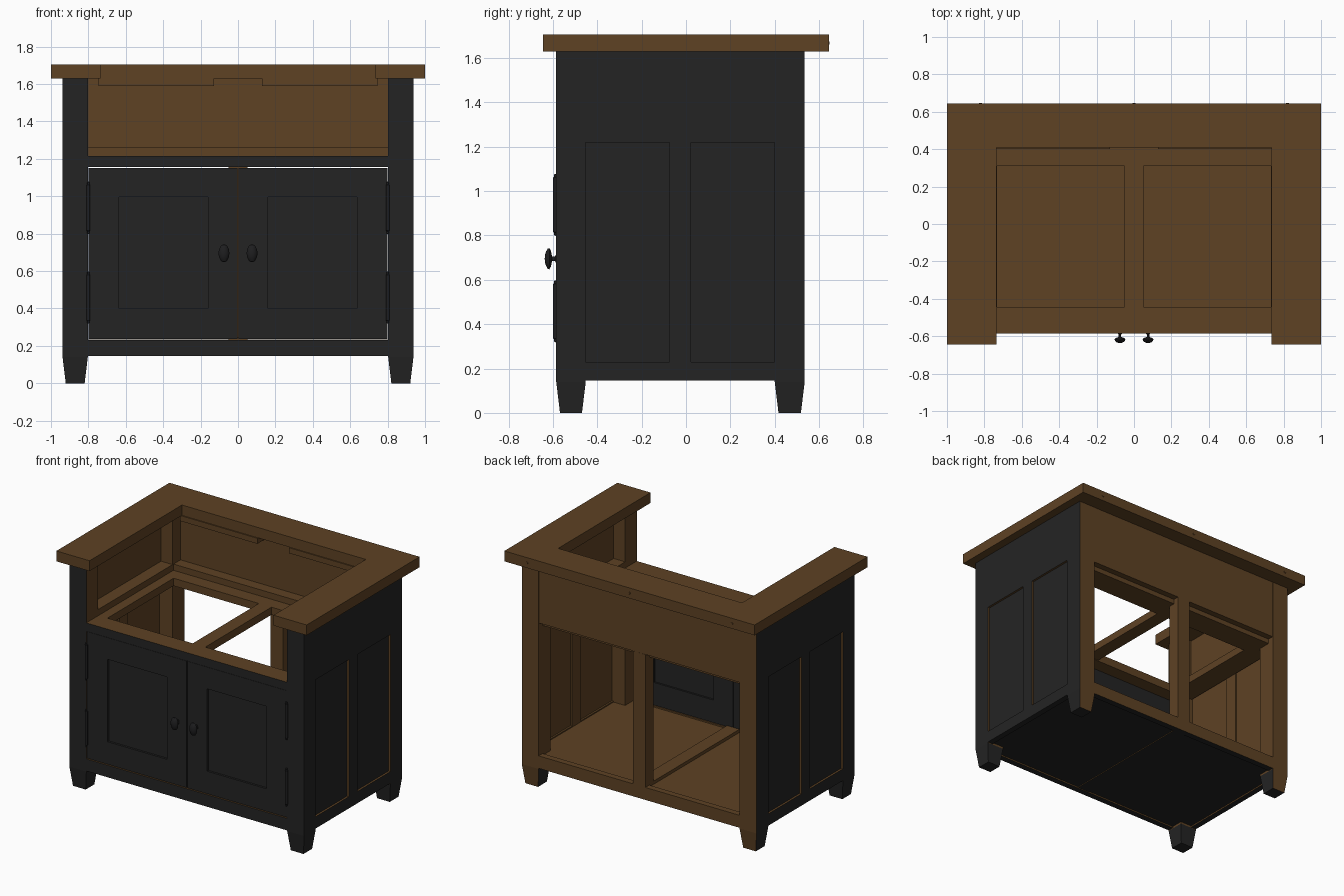
import bpy, bmesh, math
from mathutils import Matrix, Vector

if "Cube" in bpy.data.objects:
    bpy.data.objects.remove(bpy.data.objects["Cube"])


def mat(name, c):
    m = bpy.data.materials.new(name)
    m.diffuse_color = (*c, 1)
    m.use_nodes = True
    m.node_tree.nodes["Principled BSDF"].inputs["Base Color"].default_value = m.diffuse_color
    return m


WOOD = mat("brown wood", (0.112, 0.054, 0.0175))
PAINT = mat("black paint", (0.0175, 0.0175, 0.0175))
METAL = mat("dark metal", (0.013, 0.013, 0.014))


def finish(name, bm, mats, rule=None):
    bmesh.ops.recalc_face_normals(bm, faces=bm.faces[:])
    bm.normal_update()
    for f in bm.faces:
        if rule:
            f.material_index = rule(f)
    me = bpy.data.meshes.new(name)
    bm.to_mesh(me)
    bm.free()
    for m in mats:
        me.materials.append(m)
    ob = bpy.data.objects.new(name, me)
    bpy.context.collection.objects.link(ob)
    return ob


DIRS = {"-x": (-1, 0, 0), "+x": (1, 0, 0), "-y": (0, -1, 0),
        "+y": (0, 1, 0), "-z": (0, 0, -1)}


def painted(dirs):
    # faces turned toward a listed direction are painted, the rest stay wood
    vs = [Vector(DIRS[d]) for d in dirs]
    return lambda f: int(any(f.normal.dot(v) > 0.8 for v in vs))


def box(name, x, y, z, black=(), mats=(WOOD, PAINT)):
    bm = bmesh.new()
    bmesh.ops.create_cube(bm, size=1)
    for v in bm.verts:
        v.co = [(r[0] + r[1]) / 2 + c * (r[1] - r[0]) for r, c in zip((x, y, z), v.co)]
    return finish(name, bm, mats, painted(black))


def post(name, x, y, black):
    # square post with tapered foot
    bm = bmesh.new()
    rings = []
    for z, d in ((0, 0.017), (0.14, 0), (1.63, 0)):
        rings.append([bm.verts.new(p) for p in (
            (x[0] + d, y[0] + d, z), (x[1] - d, y[0] + d, z),
            (x[1] - d, y[1] - d, z), (x[0] + d, y[1] - d, z))])
    bm.faces.new(rings[0])
    bm.faces.new(rings[-1])
    for a, b in zip(rings, rings[1:]):
        for i in range(4):
            j = (i + 1) % 4
            bm.faces.new((a[i], a[j], b[j], b[i]))
    top_rule = painted(black)

    def rule(f):
        if f.calc_center_median().z < 0.14:
            return 0 if (y[0] > 0 and f.normal.y > 0.8) else 1
        return top_rule(f)
    return finish(name, bm, (WOOD, PAINT), rule)


def lathe(name, prof, m, matrix, n=24):
    # spin (radius, height) points round z, then place
    bm = bmesh.new()
    vs = [bm.verts.new((r, 0, h)) for r, h in prof]
    es = [bm.edges.new(p) for p in zip(vs, vs[1:])]
    bmesh.ops.spin(bm, geom=vs + es, cent=(0, 0, 0), axis=(0, 0, 1),
                   angle=2 * math.pi, steps=n)
    bmesh.ops.remove_doubles(bm, verts=bm.verts[:], dist=1e-5)
    bm.transform(matrix)
    ob = finish(name, bm, (m,))
    bpy.context.view_layer.objects.active = ob
    ob.select_set(True)
    bpy.ops.object.shade_smooth_by_angle(angle=math.radians(40))
    ob.select_set(False)
    return ob


def mx(s, a, b):
    # x range mirrored to side s
    return (a, b) if s > 0 else (-b, -a)


# U-shaped countertop
bm = bmesh.new()
face = bm.faces.new([bm.verts.new((x, y, 1.63)) for x, y in (
    (-1, -0.645), (-0.735, -0.645), (-0.735, 0.41), (0.735, 0.41),
    (0.735, -0.645), (1, -0.645), (1, 0.645), (-1, 0.645))])
ext = bmesh.ops.extrude_face_region(bm, geom=[face])
bmesh.ops.translate(bm, vec=(0, 0, 0.075),
                    verts=[g for g in ext["geom"] if isinstance(g, bmesh.types.BMVert)])
finish("countertop", bm, (WOOD,))

for s, side, out in ((-1, "left", "-x"), (1, "right", "+x")):
    # corner posts
    post(f"front_post_{side}", mx(s, 0.803, 0.938), (-0.585, -0.452), (out, "-y"))
    post(f"back_post_{side}", mx(s, 0.803, 0.938), (0.4, 0.535), (out,))
    # side wall: rails, centre stile and recessed panel
    yr = (-0.452, 0.4)
    wx = mx(s, 0.895, 0.938)
    box(f"side_upper_board_{side}", wx, yr, (1.22, 1.63), (out,))
    box(f"side_bottom_rail_{side}", wx, yr, (0.145, 0.23), (out, "-z"))
    box(f"side_stile_{side}", wx, (-0.075, 0.022), (0.23, 1.22), (out,))
    box(f"side_panel_{side}", mx(s, 0.908, 0.923), yr, (0.23, 1.22), (out,))
    # shelf side rail and ledge
    box(f"shelf_side_rail_{side}", mx(s, 0.732, 0.895), (-0.445, 0.31), (1.16, 1.215))
    box(f"shelf_side_ledge_{side}", mx(s, 0.803, 0.895), (-0.452, 0.41), (1.215, 1.26))
    # strip under the countertop at the back
    box(f"counter_strip_{side}", mx(s, 0.127, 0.745), (0.402, 0.495), (1.59, 1.63))
    # floor board
    box(f"floor_board_{side}", mx(s, 0.05, 0.895), (-0.545, 0.495), (0.155, 0.222),
        ("-z",))

    # door: frame around a recessed panel
    dy = (-0.582, -0.54)
    for part, xr, zr in (("outer_stile", (0.635, 0.798), (0.237, 1.152)),
                         ("inner_stile", (0.003, 0.16), (0.237, 1.152)),
                         ("top_rail", (0.16, 0.635), (0.995, 1.152)),
                         ("bottom_rail", (0.16, 0.635), (0.237, 0.4))):
        box(f"door_{part}_{side}", mx(s, *xr), dy, zr, mats=(PAINT,))
    box(f"door_panel_{side}", mx(s, 0.155, 0.64), (-0.567, -0.553), (0.395, 1.0),
        mats=(PAINT,))

    # oval door knob
    prof = [(0, 0), (0.02, 0), (0.02, 0.004), (0.011, 0.008), (0.011, 0.022),
            (0.035, 0.027), (0.048, 0.034), (0.045, 0.042), (0.03, 0.05),
            (0.015, 0.054), (0, 0.055)]
    lathe(f"door_knob_{side}", prof, METAL,
          Matrix.Translation((s * 0.075, -0.582, 0.695))
          @ Matrix.Diagonal((0.6, 1, 1, 1)) @ Matrix.Rotation(math.pi / 2, 4, "X"))
    # hinge barrels with tips
    for lvl, z in (("lower", 0.318), ("upper", 0.798)):
        prof = [(0, 0), (0.006, 0.004), (0.006, 0.014), (0.01, 0.018), (0.01, 0.262),
                (0.006, 0.266), (0.006, 0.276), (0, 0.28)]
        lathe(f"hinge_{lvl}_{side}", prof, METAL,
              Matrix.Translation((s * 0.8, -0.589, z)), 12)

# front rails
box("front_top_rail", (-0.803, 0.803), (-0.585, -0.445), (1.155, 1.215), ("-y",))
box("front_bottom_rail", (-0.803, 0.803), (-0.585, -0.54), (0.145, 0.232), ("-y", "-z"))

# back: upper panel, bottom rail and centre post
box("back_upper_panel", (-0.895, 0.895), (0.49, 0.534), (1.195, 1.63))
box("back_bottom_rail", (-0.803, 0.803), (0.49, 0.535), (0.145, 0.235), ("-z",))
box("back_centre_post", (-0.05, 0.05), (0.44, 0.535), (0.235, 1.195))

# shelf frame and its back ledge
box("shelf_back_rail", (-0.895, 0.895), (0.31, 0.49), (1.16, 1.215))
box("shelf_centre_rail", (-0.05, 0.05), (-0.445, 0.31), (1.16, 1.215))
box("shelf_back_ledge", (-0.895, 0.895), (0.41, 0.49), (1.215, 1.26))

# raised floor batten
box("floor_batten", (-0.05, 0.05), (-0.54, 0.49), (0.15, 0.245), ("-z",))

# screw heads on the back edge of the countertop
for i, x in enumerate((-0.82, 0, 0.82)):
    lathe(f"screw_head_{i + 1}", [(0, 0), (0.009, 0), (0.007, 0.003), (0, 0.003)], WOOD,
          Matrix.Translation((x, 0.644, 1.667)) @ Matrix.Rotation(-math.pi / 2, 4, "X"), 10)
